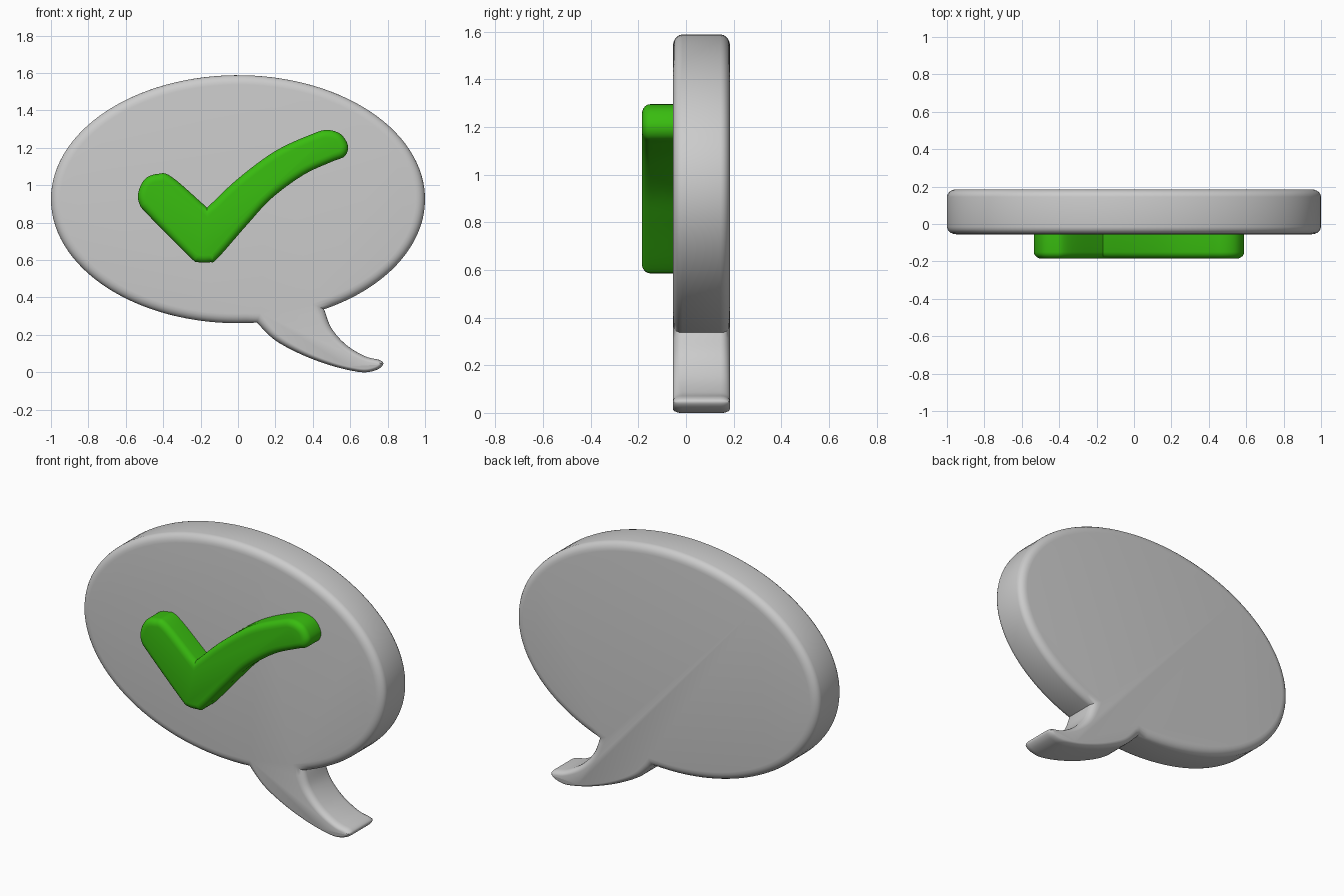
import bpy, bmesh, math
from mathutils import Vector

if "Cube" in bpy.data.objects:
    bpy.data.objects.remove(bpy.data.objects["Cube"])


def smooth_path(pts, steps=6):
    """Open Catmull-Rom curve through the given (x, z) points."""
    p = [Vector(q) for q in pts]
    p = [p[0] * 2 - p[1]] + p + [p[-1] * 2 - p[-2]]
    out = []
    for a, b, c, d in zip(p, p[1:], p[2:], p[3:]):
        for i in range(steps):
            t = i / steps
            out.append(0.5 * (2 * b + (c - a) * t + (2 * a - 5 * b + 4 * c - d) * t * t
                              + (3 * b - a - 3 * c + d) * t ** 3))
    return out + [p[-2]]


def inward(outline):
    """Mitred inward directions of a counter-clockwise outline."""
    dirs = []
    n = len(outline)
    for i, p in enumerate(outline):
        e0 = (p - outline[i - 1]).normalized()
        e1 = (outline[(i + 1) % n] - p).normalized()
        n0, n1 = Vector((-e0.y, e0.x)), Vector((-e1.y, e1.x))
        m = (n0 + n1).normalized()
        dirs.append(m / max(m.dot(n0), 0.6))
    return dirs


def rounded_slab(name, outline, radii, front, back, depth, round_back=True):
    """Slab between two y values with rounded rims; radii holds the inset per point."""
    dirs = inward(outline)
    steps = 5
    arc = [(1 - math.sin(a), 1 - math.cos(a))
           for a in (math.pi / 2 * i / steps for i in range(steps + 1))]
    rings = [(f, front + depth * g) for f, g in arc]
    rings = rings[::1] + ([(f, back - depth * g) for f, g in reversed(arc)]
                          if round_back else [(0, back)])
    bm = bmesh.new()
    loops = [[bm.verts.new((q.x, y, q.y)) for q in
              (p + d * r * f for p, d, r in zip(outline, dirs, radii))]
             for f, y in rings]
    n = len(outline)
    for a, b in zip(loops, loops[1:]):
        for i in range(n):
            j = (i + 1) % n
            bm.faces.new((a[i], a[j], b[j], b[i]))
    bm.faces.new(loops[0])
    bm.faces.new(loops[-1][::-1])
    bmesh.ops.recalc_face_normals(bm, faces=bm.faces)
    mesh = bpy.data.meshes.new(name)
    bm.to_mesh(mesh)
    bm.free()
    ob = bpy.data.objects.new(name, mesh)
    bpy.context.collection.objects.link(ob)
    bpy.ops.object.select_all(action='DESELECT')
    ob.select_set(True)
    bpy.context.view_layer.objects.active = ob
    bpy.ops.object.shade_smooth_by_angle(angle=math.radians(40))
    return ob


# Speech bubble: oval body running into a curved, tapering tail
start, end = math.radians(-62.6), math.radians(275.74)
oval = [Vector((math.cos(t), 0.925 + 0.663 * math.sin(t)))
        for t in (start + (end - start) * i / 110 for i in range(111))]
tail = smooth_path([oval[-1], (0.2, 0.17), (0.35, 0.09), (0.5, 0.035), (0.62, 0.006),
                    (0.69, 0.0), (0.75, 0.017), (0.777, 0.045), (0.755, 0.066),
                    (0.68, 0.085), (0.58, 0.145), (0.5, 0.235), oval[0]])[1:-1]
taper = [0.018 + 0.032 * min(1, max(0, (q.y - 0.02) / 0.3)) for q in tail]
rounded_slab("speech_bubble", oval + tail, [0.05] * len(oval) + taper,
             -0.055, 0.185, 0.04)

# Raised check mark with rounded ends
tick = smooth_path([(-0.165, 0.88), (0.0, 1.035), (0.2, 1.183), (0.4, 1.275), (0.48, 1.295),
                    (0.55, 1.272), (0.588, 1.21), (0.57, 1.155), (0.5, 1.125), (0.35, 1.055),
                    (0.18, 0.93), (0.05, 0.79), (-0.11, 0.608), (-0.15, 0.588),
                    (-0.215, 0.589), (-0.26, 0.618), (-0.48, 0.84), (-0.527, 0.9),
                    (-0.532, 0.965), (-0.495, 1.035), (-0.43, 1.06), (-0.355, 1.045),
                    (-0.165, 0.88)])[:-1][::-1]
mark = rounded_slab("check_mark", tick, [0.04] * len(tick), -0.185, -0.045, 0.035, False)

green = bpy.data.materials.new("green")
green.diffuse_color = (0.04, 0.5, 0.005, 1)
green.use_nodes = True
green.node_tree.nodes["Principled BSDF"].inputs["Base Color"].default_value = green.diffuse_color
mark.data.materials.append(green)
